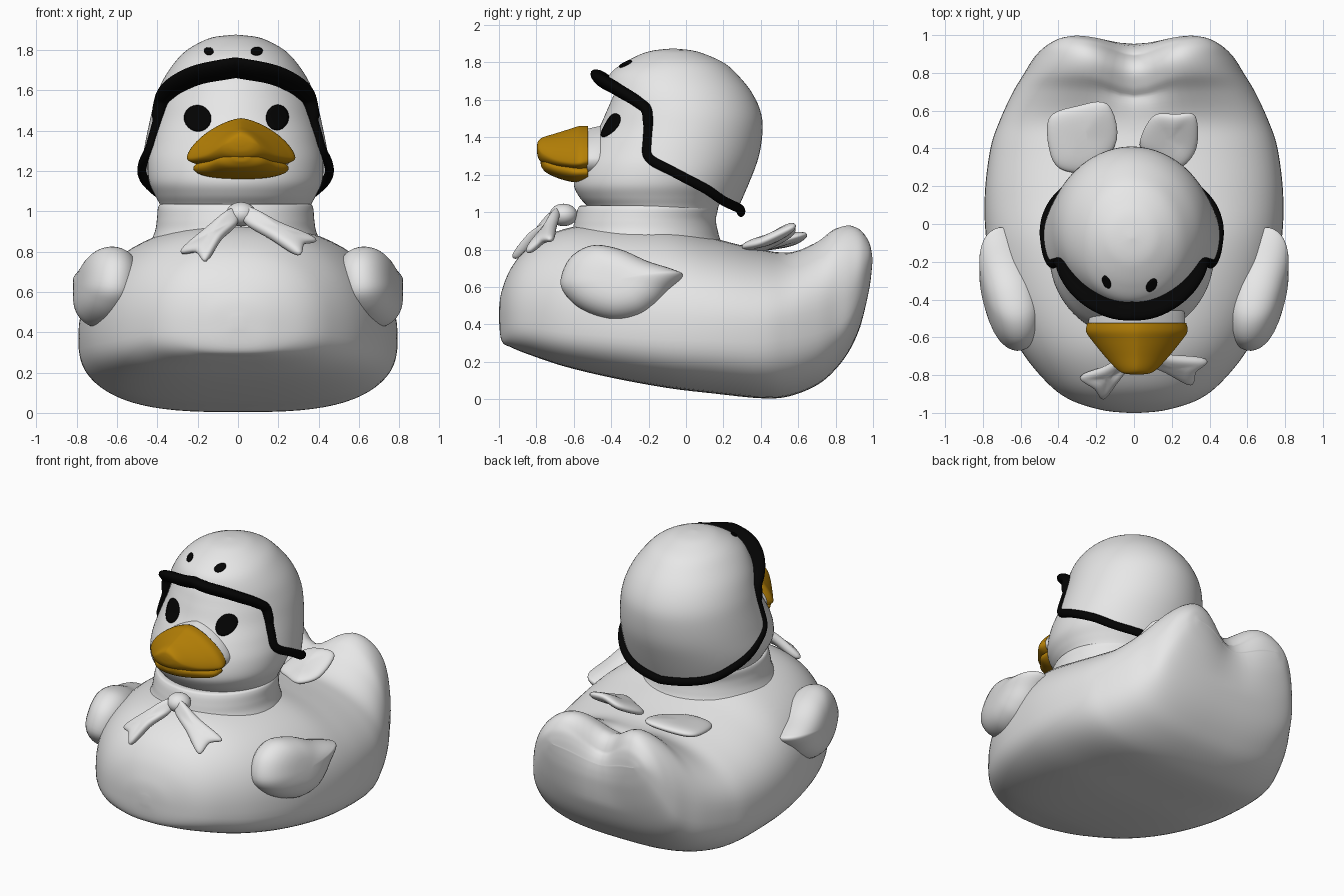
import bpy, bmesh, math
from mathutils import Vector
from mathutils.bvhtree import BVHTree

if "Cube" in bpy.data.objects:
    bpy.data.objects.remove(bpy.data.objects["Cube"])


def material(name, rgb):
    m = bpy.data.materials.new(name)
    m.diffuse_color = (*rgb, 1)
    m.use_nodes = True
    m.node_tree.nodes["Principled BSDF"].inputs["Base Color"].default_value = m.diffuse_color
    return m


WHITE = material("soft white", (0.80, 0.80, 0.80))
ORANGE = material("dark orange", (0.47, 0.22, 0.002))
BLACK = material("black", (0.001, 0.001, 0.001))


def spline(rows, sub=6, closed=False):
    """Catmull-Rom interpolation of rows of any dimension."""
    rows, n, out = [Vector(r) for r in rows], len(rows), []
    get = (lambda i: rows[i % n]) if closed else (lambda i: rows[max(0, min(n - 1, i))])
    for i in range(n if closed else n - 1):
        a, b, c, d = (get(i + k) for k in (-1, 0, 1, 2))
        for s in range(sub):
            t = s / sub
            out.append(0.5 * (2 * b + (c - a) * t + (2 * a - 5 * b + 4 * c - d) * t * t
                              + (3 * b - a - 3 * c + d) * t ** 3))
    return out if closed else out + [rows[-1]]


def skin(name, rings, mat, cap_start=True, cap_end=True):
    """Smooth mesh through a stack of closed rings."""
    bm = bmesh.new()
    vs = [[bm.verts.new(p) for p in r] for r in rings]
    n = len(vs[0])
    for a, b in zip(vs, vs[1:]):
        for i in range(n):
            bm.faces.new((a[i], a[(i + 1) % n], b[(i + 1) % n], b[i]))
    if cap_start:
        bm.faces.new(vs[0])
    if cap_end:
        bm.faces.new(vs[-1])
    bmesh.ops.recalc_face_normals(bm, faces=bm.faces)
    me = bpy.data.meshes.new(name)
    bm.to_mesh(me)
    bm.free()
    me.materials.append(mat)
    me.shade_smooth()
    ob = bpy.data.objects.new(name, me)
    bpy.context.collection.objects.link(ob)
    return ob


def spow(v, e):
    return math.copysign(abs(v) ** e, v)


ANG = [2 * math.pi * i / 72 for i in range(72)]


def loft_y(name, rows, mat, n_top, n_bot, warp):
    """Rows are (y, half width, bottom z, widest z, top z)."""
    rings = []
    for y, w, zb, zw, zt in spline(rows):
        ring = []
        for a in ANG:
            c, s = math.cos(a), math.sin(a)
            e = 2 / (n_top if s > 0 else n_bot)
            z = zw + spow(s, e) * ((zt - zw) if s > 0 else (zw - zb))
            ring.append(warp(Vector((w * spow(c, e), y, z))))
        rings.append(ring)
    return skin(name, rings, mat)


def ring_point(row, a, f=1.0):
    """Point on a level ring (z, half width, front y, back y); angle 0 faces front."""
    z, w, yf, yb = row
    return Vector((f * w * math.sin(a) - .012, (yf + yb) / 2 - f * (yb - yf) / 2 * math.cos(a), z))


def loft_z(name, rows, mat):
    return skin(name, [[ring_point(r, a) for a in ANG] for r in spline(rows)], mat)


def pillow(name, outline, depth, mat, power=1.0):
    """Puffed plate inside a 3D outline."""
    pts = spline(outline, 5, True)
    c = sum(pts, Vector((0, 0, 0))) / len(pts)
    n = Vector((0, 0, 0))
    for p, q in zip(pts, pts[1:] + pts[:1]):
        n += (p - c).cross(q - c)
    n.normalize()
    rings = []
    for k in range(-9, 10):
        t = math.radians(k * 9.8)
        rings.append([c + (p - c) * math.cos(t) ** power + n * depth * math.sin(t) for p in pts])
    return skin(name, rings, mat)


# Body with a raised two-lobed tail
def tail(p):
    k = max(0, min(1, (p.y - 0.5) / 0.35))
    g = k * k * (3 - 2 * k) * math.exp(-(p.x / 0.17) ** 2)
    high = max(0, min(1, (p.z - 0.4) / 0.5))
    return p - Vector((0, 0.085 * g * high, 0.17 * g * high * high))


loft_y("body", [
    (-1.0, .03, .42, .45, .48), (-.985, .17, .31, .44, .58), (-.93, .34, .275, .43, .71),
    (-.83, .47, .235, .42, .82), (-.65, .61, .175, .40, .91), (-.4, .72, .115, .39, .94),
    (-.1, .78, .06, .38, .93), (.15, .79, .03, .38, .86), (.4, .76, .005, .38, .80),
    (.55, .71, .015, .40, .79), (.7, .64, .075, .42, .87), (.8, .58, .16, .45, .96),
    (.88, .53, .27, .50, .99), (.94, .47, .41, .62, .965), (.98, .40, .56, .72, .90),
    (.995, .34, .66, .75, .83), (1.0, .30, .749, .75, .751)], WHITE, 2.25, 3.0, tail)

# Wings
WING = [(-.67, .62), (-.62, .75), (-.5, .82), (-.35, .80), (-.2, .735), (-.06, .69), (-.02, .66),
        (-.09, .58), (-.16, .50), (-.25, .44), (-.38, .42), (-.52, .46), (-.62, .53)]
for side, label in ((1, "right"), (-1, "left")):
    pillow(label + "_wing", [(side * (.665 + .2 * (y + .33) - .18 * (z - .62)), y, z)
                             for y, z in WING], .14, WHITE, .65)

# Head and neck scarf
head = loft_z("head", [
    (.95, .36, -.50, .15), (1.02, .37, -.52, .17), (1.08, .40, -.57, .20), (1.15, .43, -.60, .24),
    (1.25, .435, -.58, .28), (1.35, .42, -.53, .33), (1.45, .40, -.465, .36), (1.55, .375, -.42, .36),
    (1.65, .33, -.37, .32), (1.75, .24, -.27, .23), (1.80, .10, -.15, .08)], WHITE)
loft_z("scarf", [
    (.78, .50, -.72, .24), (.84, .43, -.65, .19), (.90, .40, -.61, .17), (.96, .39, -.595, .16),
    (1.015, .385, -.58, .17), (1.035, .37, -.56, .16), (1.03, .33, -.50, .12)], WHITE)


# Beak: pale base, then upper and lower bill
def shift(p):
    return p + Vector((.015, 0, 0))


loft_y("beak_base", [(-.38, .22, 1.19, 1.28, 1.47), (-.46, .25, 1.18, 1.28, 1.46),
                     (-.528, .255, 1.175, 1.28, 1.445)], WHITE, 1.5, 2.2, shift)
loft_y("upper_bill", [
    (-.525, .262, 1.215, 1.275, 1.46), (-.57, .268, 1.215, 1.265, 1.46), (-.62, .235, 1.22, 1.265, 1.445),
    (-.70, .17, 1.235, 1.28, 1.42), (-.765, .11, 1.26, 1.31, 1.40), (-.79, .07, 1.29, 1.335, 1.38),
    (-.797, .02, 1.325, 1.34, 1.355)], ORANGE, 1.5, 2.2, shift)
loft_y("lower_bill", [
    (-.525, .235, 1.16, 1.215, 1.27), (-.60, .23, 1.16, 1.215, 1.27), (-.68, .165, 1.18, 1.23, 1.28),
    (-.745, .11, 1.21, 1.25, 1.29), (-.772, .05, 1.24, 1.265, 1.29), (-.777, .02, 1.26, 1.27, 1.28)],
    ORANGE, 2, 2.2, shift)

# Helmet shell: dome cut off along an edge given as (angle from front, z)
DOME = spline([
    (1.875, .005, -.075, -.065), (1.865, .10, -.17, .03), (1.845, .16, -.24, .10),
    (1.80, .24, -.33, .20), (1.74, .30, -.405, .27), (1.65, .36, -.44, .345),
    (1.55, .40, -.455, .395), (1.45, .425, -.48, .41), (1.30, .455, -.54, .39),
    (1.15, .475, -.57, .335), (.98, .45, -.50, .26)], 12)
EDGE = [(0, 1.72), (30, 1.685), (50, 1.63), (60, 1.585), (65, 1.55), (67, 1.48), (70, 1.38),
        (75, 1.29), (93, 1.22), (118, 1.13), (142, 1.05), (180, 1.0)]
half = spline(EDGE, 8)
edge = half + [Vector((360 - a, z)) for a, z in reversed(half[1:-1])]


def dome_row(z):
    for a, b in zip(DOME, DOME[1:]):
        if b[0] <= z <= a[0]:
            return a.lerp(b, (a[0] - z) / max(1e-6, a[0] - b[0]))
    return DOME[0] if z > 1.5 else DOME[-1]


rings = []
for k in range(1, 37):
    t = (k / 36) ** 2
    rings.append([ring_point(dome_row(1.875 - (1.875 - z) * t), math.radians(a)) for a, z in edge])
helmet = skin("helmet", rings, WHITE, True, False)

# Helmet rim, widened at the front into a small tilted visor
centres, fronts, rim_rings = [], [], []
for a, z in edge:
    c = math.cos(math.radians(a))
    f = (max(0, c - .38) / .62) ** .45
    centres.append(ring_point(dome_row(z), math.radians(a), .985 + .095 * f + .08 * max(0, -c))
                   - Vector((0, 0, .008 * f)))
    fronts.append(f)
for i, (p, f) in enumerate(zip(centres, fronts)):
    d = (centres[(i + 1) % len(centres)] - centres[i - 1]).normalized()
    u = Vector((p.x, p.y + .05, 0))
    u = (u - d * u.dot(d)).normalized()
    v = d.cross(u)
    tilt = math.radians(34) * f
    e1 = u * math.cos(tilt) - v * math.sin(tilt)
    e2 = d.cross(e1)
    rim_rings.append([p + (.022 + .052 * f) * e1 * math.cos(b) + (.026 + .01 * f) * e2 * math.sin(b)
                      for b in ANG[::4]])
skin("helmet_rim", rim_rings + rim_rings[:1], BLACK, False, False)


# Eyes and helmet studs: thin plates laid on the surface seen from the front
def decal(name, target, x, z, rx, rz):
    me = target.data
    tree = BVHTree.FromPolygons([v.co for v in me.vertices], [p.vertices for p in me.polygons])
    discs = []
    for k in (1, .75, .5, .25, .02):
        ring = []
        for a in ANG[::3]:
            o = Vector((x + k * rx * math.cos(a), -2, z + k * rz * math.sin(a)))
            hit, n, *_ = tree.ray_cast(o, Vector((0, 1, 0)))
            ring.append(hit + Vector((0, -.006, .003)))
        discs.append(ring)
    plate = skin(name, discs, BLACK, False, True)
    mod = plate.modifiers.new("thickness", "SOLIDIFY")
    mod.thickness, mod.offset = 0.008, 0


decal("left_eye", head, -.20, 1.458, .066, .064)
decal("right_eye", head, .195, 1.462, .055, .062)
decal("left_stud", helmet, -.145, 1.79, .023, .016)
decal("right_stud", helmet, .093, 1.79, .029, .018)

# Front bow: knot and two ribbon tails
bpy.ops.mesh.primitive_uv_sphere_add(segments=32, ring_count=16, location=(.015, -.655, .985))
knot = bpy.context.object
knot.name, knot.scale = "bow_knot", (.075, .075, .06)
knot.data.materials.append(WHITE)
knot.data.shade_smooth()
pillow("left_bow_tail", [(-.03, -.69, 1.01), (-.16, -.76, .91), (-.285, -.81, .80), (-.21, -.87, .80),
                         (-.16, -.925, .755), (-.08, -.83, .87), (0, -.72, .95)], .03, WHITE, .45)
pillow("right_bow_tail", [(.04, -.68, 1.02), (.2, -.70, .94), (.385, -.72, .86), (.33, -.78, .84),
                          (.30, -.85, .785), (.16, -.78, .87), (.03, -.72, .95)], .03, WHITE, .45)

# Ribbon ends on the back
pillow("left_back_ribbon", [(-.44, .36, .81), (-.45, .56, .84), (-.30, .625, .86), (-.14, .635, .88),
                            (-.09, .45, .83), (-.2, .29, .80), (-.36, .28, .80)], .03, WHITE, .45)
pillow("right_back_ribbon", [(.03, .42, .81), (.10, .57, .89), (.22, .58, .93), (.325, .57, .92),
                             (.33, .40, .84), (.24, .30, .81), (.12, .35, .80)], .03, WHITE, .45)
